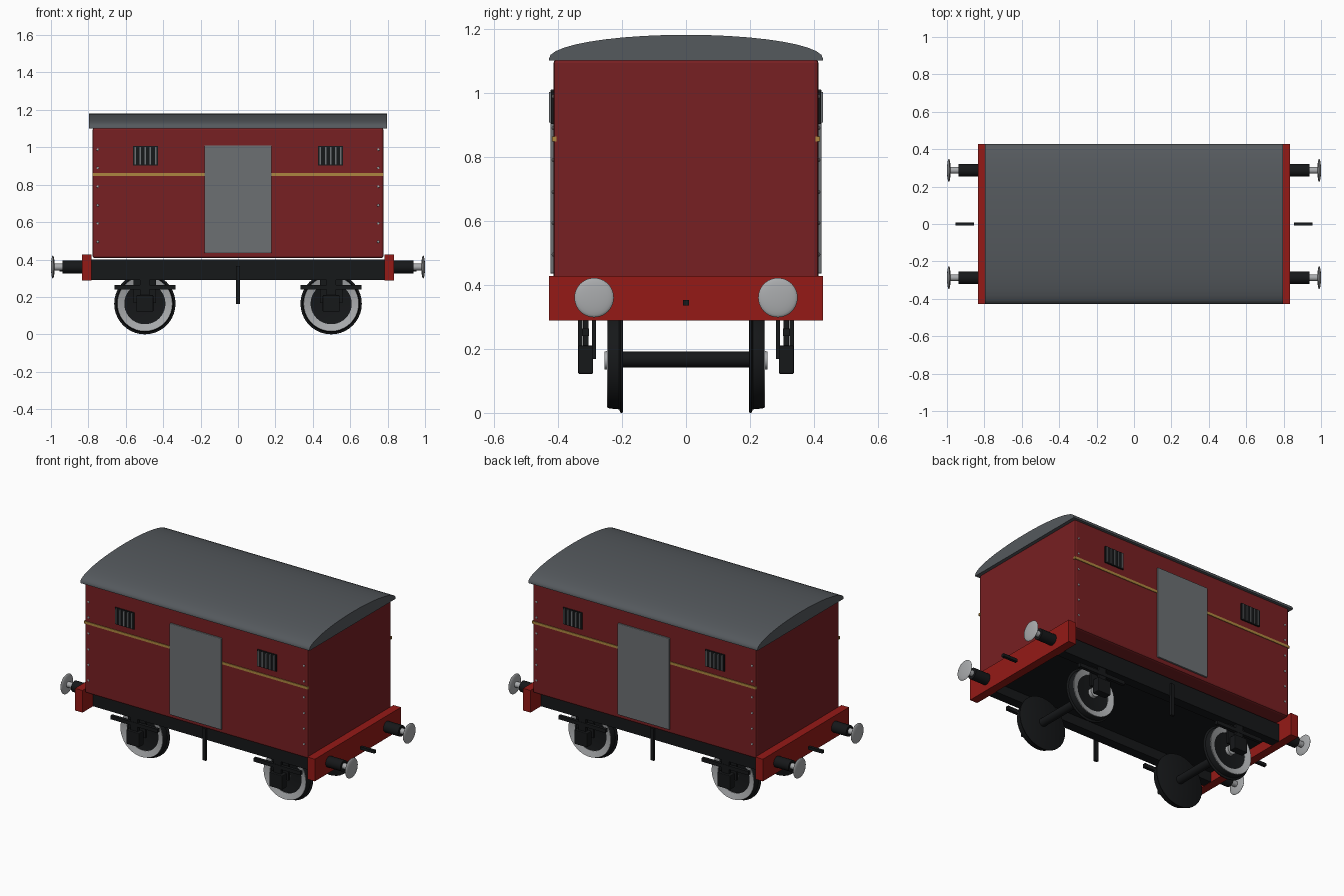
import bpy, bmesh, math
from mathutils import Matrix, Vector

if "Cube" in bpy.data.objects:
    bpy.data.objects.remove(bpy.data.objects["Cube"])


def mat(name, c):
    m = bpy.data.materials.new(name)
    m.diffuse_color = (*c, 1)
    m.use_nodes = True
    m.node_tree.nodes["Principled BSDF"].inputs["Base Color"].default_value = m.diffuse_color
    return m


RED = mat("maroon", (0.185, 0.014, 0.016))
BEAM = mat("bright_red", (0.3, 0.01, 0.008))
BLACK = mat("black", (0.008, 0.009, 0.01))
GOLD = mat("gold", (0.42, 0.24, 0.05))
ROOF = mat("roof_grey", (0.09, 0.1, 0.11))
DOOR = mat("door_grey", (0.15, 0.16, 0.17))
STEEL = mat("steel", (0.4, 0.41, 0.42))


def finish(name, bm, m, bevel=0, smooth=False):
    bmesh.ops.recalc_face_normals(bm, faces=bm.faces)
    me = bpy.data.meshes.new(name)
    bm.to_mesh(me)
    bm.free()
    me.materials.append(m)
    ob = bpy.data.objects.new(name, me)
    bpy.context.collection.objects.link(ob)
    if bevel:
        b = ob.modifiers.new("bevel", "BEVEL")
        b.width, b.segments = bevel, 2
    if smooth:
        bpy.ops.object.select_all(action="DESELECT")
        ob.select_set(True)
        bpy.context.view_layer.objects.active = ob
        bpy.ops.object.shade_smooth_by_angle(angle=math.radians(35))
    return ob


def box(name, x, y, z, m, bevel=0):
    """Box from (min, max) ranges."""
    bm = bmesh.new()
    size = [r[1] - r[0] for r in (x, y, z)]
    mid = [(r[0] + r[1]) / 2 for r in (x, y, z)]
    bmesh.ops.create_cube(bm, size=1, matrix=Matrix.Translation(mid) @ Matrix.Diagonal((*size, 1)))
    return finish(name, bm, m, bevel)


def span(a, b, s):
    return (min(a * s, b * s), max(a * s, b * s))


def lathe(name, profile, axis, origin, m, n=40):
    """Spin (distance along axis, radius) points about an axis through origin."""
    bm = bmesh.new()
    axis = Vector(axis)
    side = Vector((0, 0, 1))
    vs = [bm.verts.new(axis * d + side * r) for d, r in profile]
    es = [bm.edges.new(p) for p in zip(vs, vs[1:])]
    bmesh.ops.spin(bm, geom=vs + es, cent=(0, 0, 0), axis=axis, angle=2 * math.pi, steps=n)
    bmesh.ops.remove_doubles(bm, verts=bm.verts, dist=1e-5)
    bmesh.ops.translate(bm, verts=bm.verts, vec=origin)
    return finish(name, bm, m, smooth=True)


# body and underframe: floor plate between two side girders
box("body", (-.778, .778), (-.414, .414), (.408, 1.105), RED, .012)
box("floor", (-.785, .785), (-.3, .3), (.35, .40), BLACK)

# arched roof
bm = bmesh.new()
pts = [(.428, 1.1)]
for i in range(21):
    a = math.pi * i / 20
    pts.append((.428 * math.cos(a), 1.107 + .074 * math.sin(a)))
pts.append((-.428, 1.1))
face = bm.faces.new([bm.verts.new((-.797, y, z)) for y, z in pts])
ext = bmesh.ops.extrude_face_region(bm, geom=[face])
bmesh.ops.translate(bm, vec=(1.594, 0, 0),
                    verts=[v for v in ext["geom"] if isinstance(v, bmesh.types.BMVert)])
finish("roof", bm, ROOF, smooth=True)

# side details
for s, side in ((-1, "front"), (1, "back")):
    box(f"{side}_girder", (-.785, .785), span(.265, .325, s), (.29, .40), BLACK)
    box(f"{side}_door", (-.18, .18), span(.405, .424, s), (.435, 1.01), DOOR, .004)
    box(f"{side}_stripe", (-.779, .779), span(.405, .418, s), (.847, .863), GOLD)
    box(f"{side}_brake_rod", (-.012, .012), span(.323, .338, s), (.163, .365), BLACK)
    for cx in (-.495, .495):
        box(f"{side}_vent", (cx - .066, cx + .066), span(.405, .422, s), (.903, 1.007), BLACK)
        for i in range(5):
            x = cx + (i - 2) * .027
            box(f"{side}_vent_slat", (x - .004, x + .004), span(.415, .428, s), (.907, 1.003), DOOR)
    for cx in (-.75, .75):
        for z in (.495, .593, .69, .79, .89, .988):
            lathe(f"{side}_rivet", [(0, .007), (.004, .006), (.007, 0)],
                  (0, s, 0), (cx, .413 * s, z), STEEL, 8)

# ends: buffer beams, buffers and coupling hooks
dome = [(.99 - .01 * math.cos(math.pi * i / 12), .0615 * math.sin(math.pi * i / 12)) for i in range(13)]
for s, end in ((-1, "left"), (1, "right")):
    box(f"{end}_buffer_beam", span(.782, .834, s), (-.428, .428), (.289, .428), BEAM)
    box(f"{end}_coupling_hook", span(.855, .955, s), (-.009, .009), (.335, .353), BLACK)
    for y in (-.287, .287):
        o = (0, y, .36)
        lathe(f"{end}_buffer_housing", [(.83, 0), (.83, .034), (.937, .034), (.937, 0)],
              (s, 0, 0), o, BLACK, 24)
        lathe(f"{end}_buffer_shank", [(.93, 0), (.93, .018), (.988, .018), (.988, 0)],
              (s, 0, 0), o, STEEL, 24)
        head = lathe(f"{end}_buffer_head", dome, (s, 0, 0), o, STEEL)
        bpy.ops.object.shade_smooth()

# running gear
R = .164
for cx in (-.498, .498):
    lathe("axle", [(-.25, 0), (-.25, .025), (.25, .025), (.25, 0)], (0, 1, 0), (cx, 0, R + .003), BLACK, 24)
    for s in (-1, 1):
        o, ax = (cx, 0, R), (0, s, 0)
        lathe("wheel", [(.197, 0), (.197, .16), (.199, R), (.204, R), (.209, .153),
                        (.240, .150), (.245, .147), (.233, .110), (.233, 0)], ax, o, BLACK)
        # dished steel rim face
        lathe("wheel_rim", [(.236, .149), (.247, .147), (.236, .110), (.230, .110), (.236, .149)], ax, o, STEEL)
        lathe("wheel_hub", [(.23, 0), (.23, .03), (.254, .028), (.254, 0)], ax, o, STEEL, 24)
        box("axle_guard", (cx - .06, cx + .06), span(.281, .294, s), (.168, .30), BLACK)
        box("axle_box", (cx - .045, cx + .045), span(.29, .337, s), (.122, .21), BLACK, .004)
        box("leaf_spring", (cx - .163, cx + .163), span(.303, .323, s), (.24, .263), BLACK)
        box("spring_buckle", (cx - .025, cx + .025), span(.305, .321, s), (.205, .292), BLACK)
